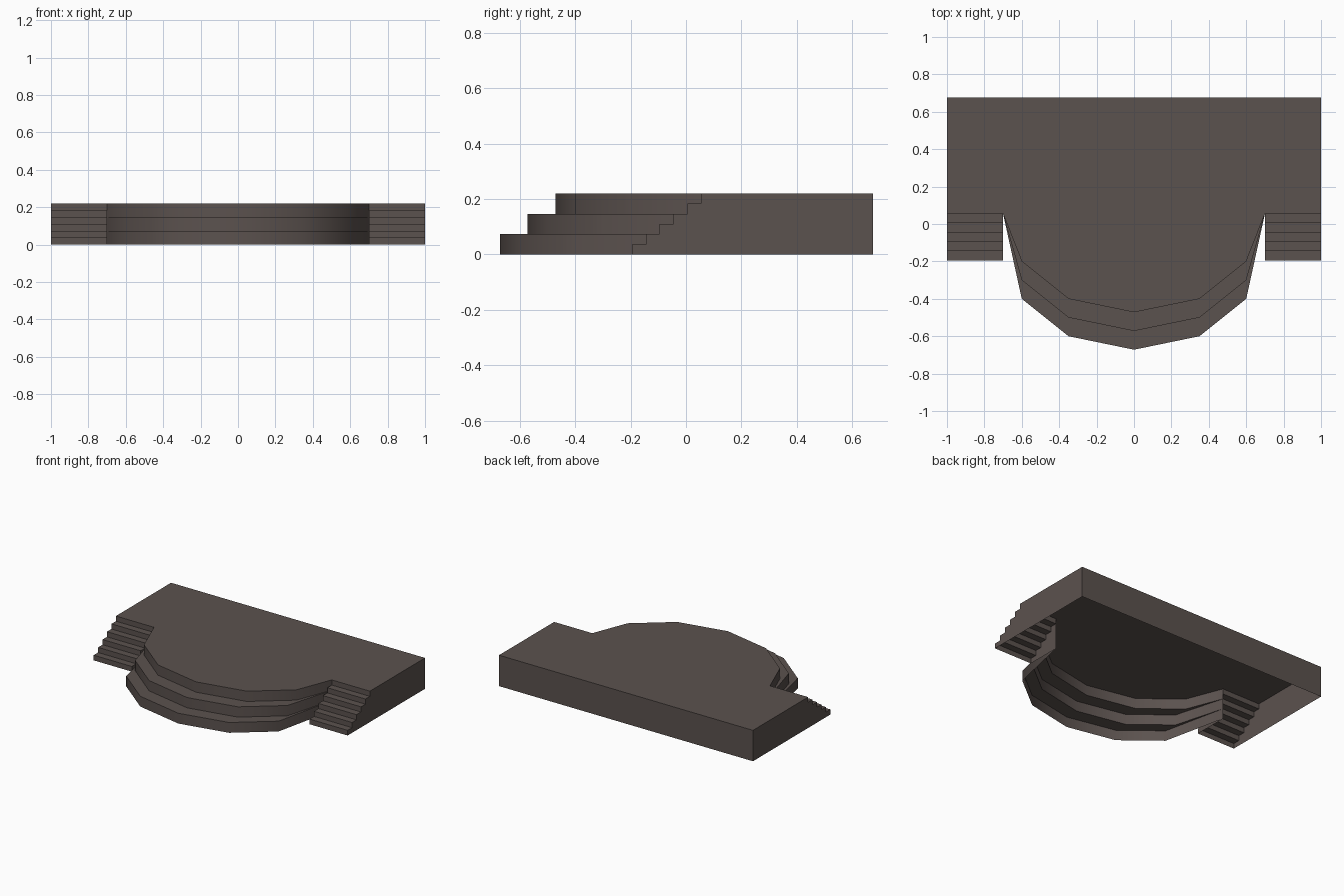
import bpy, bmesh
from mathutils import Vector

if "Cube" in bpy.data.objects:
    bpy.data.objects.remove(bpy.data.objects["Cube"])

H = 0.22          # deck height
BACK = 0.675      # back edge
EDGE = 0.055      # front edge of deck / top riser of the stairs
INNER = 0.70      # inner side of the stairs
RISERS = 6
TREAD = 0.05

brown = bpy.data.materials.new("dark_brown")
brown.diffuse_color = (0.105, 0.084, 0.077, 1)
brown.use_nodes = True
brown.node_tree.nodes["Principled BSDF"].inputs["Base Color"].default_value = brown.diffuse_color


def shell(name, faces, smooth=False):
    """Open shell from (points, outward direction) pairs."""
    bm = bmesh.new()
    for pts, out in faces:
        f = bm.faces.new([bm.verts.new(p) for p in pts])
        f.normal_update()
        if f.normal.dot(Vector(out)) < 0:
            f.normal_flip()
    bmesh.ops.remove_doubles(bm, verts=bm.verts, dist=0.0005)
    me = bpy.data.meshes.new(name)
    bm.to_mesh(me)
    bm.free()
    me.materials.append(brown)
    ob = bpy.data.objects.new(name, me)
    bpy.context.collection.objects.link(ob)
    if smooth:
        bpy.ops.object.select_all(action='DESELECT')
        ob.select_set(True)
        bpy.context.view_layer.objects.active = ob
        bpy.ops.object.shade_smooth_by_angle(angle=0.8)
    return ob


def bow(shift):
    """Bowed front outline, left to right, pushed forward by shift."""
    half = [(0.6, -0.2 - shift), (0.35, -0.4 - shift)]
    right = [(0, -0.472 - shift)] + half[::-1] + [(INNER, EDGE)]
    return [(-x, y) for x, y in right[:0:-1]] + right


# deck: top surface with bowed front, back wall and side walls
outline = [(-1, BACK), (-1, EDGE)] + bow(0) + [(1, EDGE), (1, BACK)]
deck = [([(x, y, H) for x, y in outline], (0, 0, 1)),
        ([(-1, BACK, 0), (1, BACK, 0), (1, BACK, H), (-1, BACK, H)], (0, 1, 0))]
for s in (-1, 1):
    deck.append(([(s, EDGE, 0), (s, BACK, 0), (s, BACK, H), (s, EDGE, H)], (s, 0, 0)))
shell("deck", deck)

# bowed front tiers: a riser strip each, with a tread behind the lower two
tiers = []
for i in range(3):
    line, top, low = bow(0.1 * i), H * (3 - i) / 3, H * (2 - i) / 3
    for a, b in zip(line, line[1:]):
        tiers.append(([(*a, low), (*b, low), (*b, top), (*a, top)],
                      (b[1] - a[1], a[0] - b[0], 0)))
    if i:
        inner = bow(0.1 * (i - 1))
        for j in range(len(line) - 1):
            pts = [line[j], line[j + 1], inner[j + 1], inner[j]]
            pts = list(dict.fromkeys(pts))
            tiers.append(([(*p, top) for p in pts], (0, 0, 1)))
shell("front_tiers", tiers, smooth=True)

# side stairs: stepped profile, swept between two cheeks
profile = []
for k in range(RISERS):
    y = EDGE - TREAD * (RISERS - 1 - k)
    profile += [(y, H * k / RISERS), (y, H * (k + 1) / RISERS)]
for name, s in (("left_stairs", -1), ("right_stairs", 1)):
    parts = []
    for (y0, z0), (y1, z1) in zip(profile, profile[1:]):
        parts.append(([(s * INNER, y0, z0), (s, y0, z0), (s, y1, z1), (s * INNER, y1, z1)],
                      (0, -1, 1)))
    for x, d in ((INNER, -1), (1, 1)):
        parts.append(([(s * x, y, z) for y, z in profile + [(EDGE, 0)]], (s * d, 0, 0)))
    shell(name, parts)
